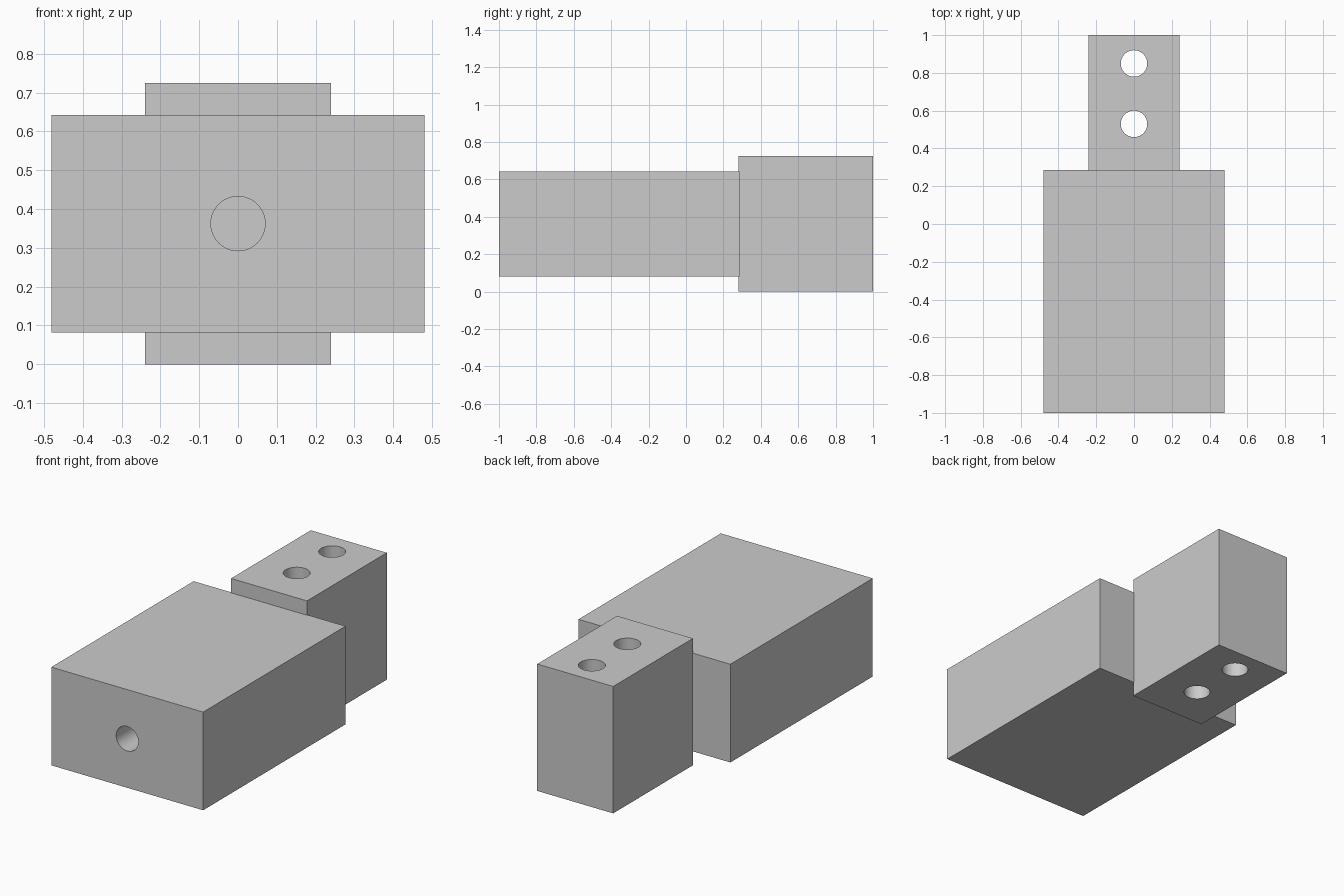
import bpy
import math

if "Cube" in bpy.data.objects:
    bpy.data.objects.remove(bpy.data.objects["Cube"])

grey = bpy.data.materials.new("light_grey")
grey.diffuse_color = (0.6, 0.6, 0.6, 1)
grey.use_nodes = True
grey.node_tree.nodes["Principled BSDF"].inputs["Base Color"].default_value = grey.diffuse_color

MID_Z = 0.3625
HOLE_R = 0.07


def box(name, x, y, z):
    """Box from (min, max) ranges on each axis."""
    centre = [(a + b) / 2 for a, b in (x, y, z)]
    bpy.ops.mesh.primitive_cube_add(size=1, location=centre)
    ob = bpy.context.object
    ob.name = name
    ob.scale = [b - a for a, b in (x, y, z)]
    bpy.ops.object.transform_apply(location=True, rotation=False, scale=True)
    ob.data.materials.append(grey)
    return ob


def drill(ob, centre, depth, rotation=(0, 0, 0)):
    """Cut a round hole and discard the cutter."""
    bpy.ops.mesh.primitive_cylinder_add(vertices=48, radius=HOLE_R, depth=depth,
                                        location=centre, rotation=rotation)
    cutter = bpy.context.object
    cutter.hide_render = True
    mod = ob.modifiers.new("hole", 'BOOLEAN')
    mod.operation = 'DIFFERENCE'
    mod.solver = 'EXACT'
    mod.object = cutter
    bpy.ops.object.select_all(action='DESELECT')
    ob.select_set(True)
    bpy.context.view_layer.objects.active = ob
    bpy.ops.object.modifier_apply(modifier=mod.name)
    bpy.data.objects.remove(cutter)
    bpy.ops.object.shade_smooth_by_angle(angle=math.radians(30))


# Wide body with a bore along its length, closed by the rear block
body = box("body", (-0.48, 0.48), (-1, 0.285), (0.082, 0.643))
drill(body, (0, -0.35, MID_Z), 1.6, (math.pi / 2, 0, 0))

# Narrow, taller rear block with two vertical through holes
rear_block = box("rear_block", (-0.24, 0.24), (0.28, 1), (0, 2 * MID_Z))
for y in (0.53, 0.85):
    drill(rear_block, (0, y, MID_Z), 1)
